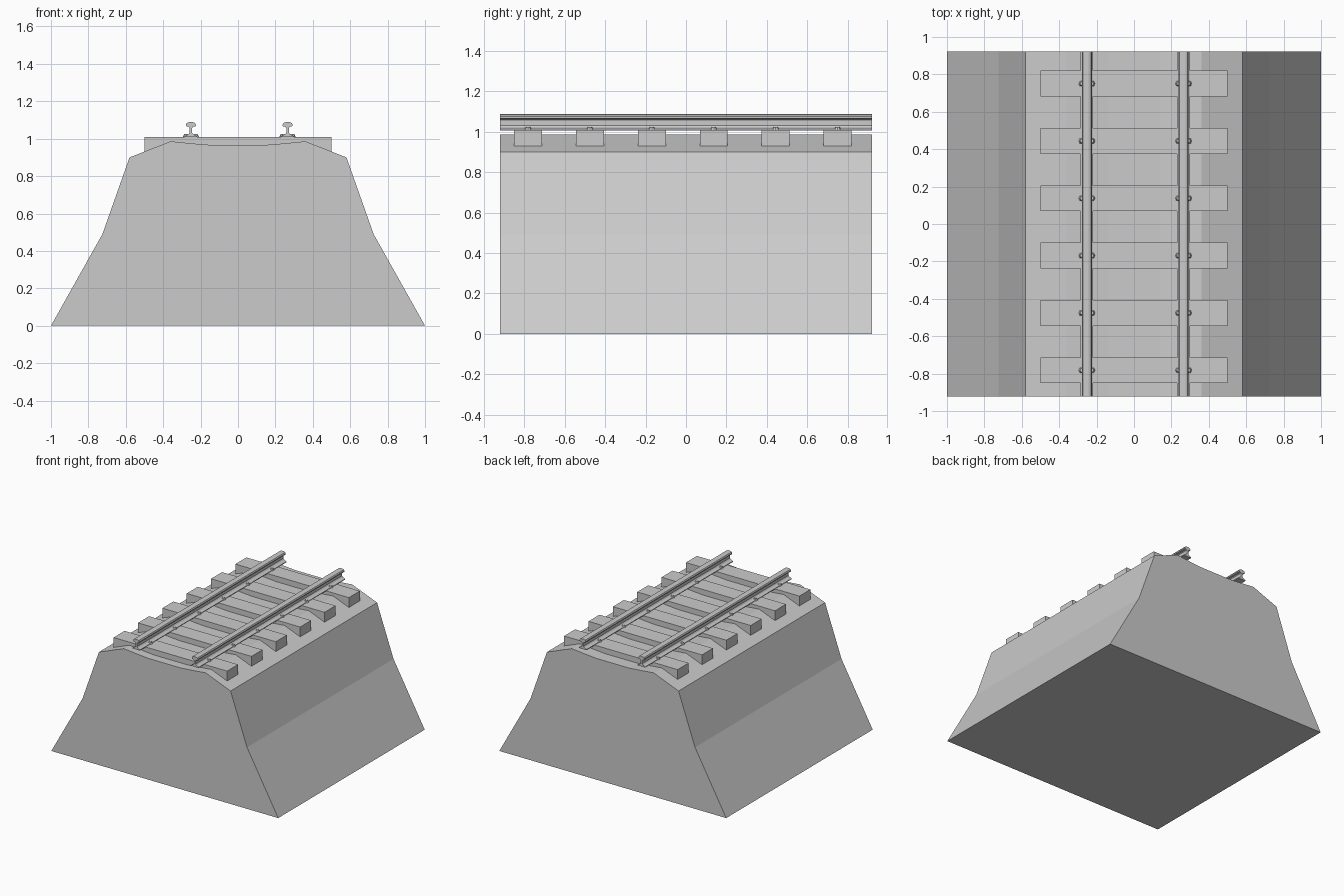
import bpy
import bmesh

cube = bpy.data.objects.get("Cube")
if cube:
    bpy.data.objects.remove(cube, do_unlink=True)

HALF = 0.922

grey = bpy.data.materials.new("plain grey")
grey.use_nodes = True
COLOUR = (0.6, 0.6, 0.6, 1)
grey.diffuse_color = COLOUR
grey.node_tree.nodes["Principled BSDF"].inputs["Base Color"].default_value = COLOUR


def add_object(name, bm):
    bmesh.ops.recalc_face_normals(bm, faces=bm.faces)
    mesh = bpy.data.meshes.new(name)
    bm.to_mesh(mesh)
    bm.free()
    mesh.materials.append(grey)
    obj = bpy.data.objects.new(name, mesh)
    bpy.context.collection.objects.link(obj)
    return obj


def extrude_profile(name, half_profile, y0, y1, x=0):
    """Mirror a right-hand outline, listed bottom to top, and sweep it along y."""
    left = [(-px, pz) for px, pz in reversed(half_profile) if px > 0]
    outline = half_profile + left
    bm = bmesh.new()
    face = bm.faces.new([bm.verts.new((x + px, y0, pz)) for px, pz in outline])
    swept = bmesh.ops.extrude_face_region(bm, geom=[face])["geom"]
    verts = [v for v in swept if isinstance(v, bmesh.types.BMVert)]
    bmesh.ops.translate(bm, verts=verts, vec=(0, y1 - y0, 0))
    return add_object(name, bm)


# Embankment with a shallow dip between the shoulders
extrude_profile("embankment", [
    (1, 0), (0.725, 0.49), (0.58, 0.9), (0.36, 0.986), (0.24, 0.974), (0.14, 0.966),
], -HALF, HALF)

# Rails: wide foot, thin web, rounded head
rail_profile = [
    (0.034, 1.008), (0.034, 1.014), (0.014, 1.023), (0.007, 1.032), (0.007, 1.058),
    (0.012, 1.064), (0.026, 1.067), (0.027, 1.075), (0.022, 1.084), (0.010, 1.089),
]
RAILS = {"right_rail": -0.252, "left_rail": 0.265}
for name, x in RAILS.items():
    extrude_profile(name, rail_profile, -HALF, HALF, x)

# Sleepers, each with a bolt on both sides of both rails
for i in range(6):
    y = -0.782 + i * 0.3065
    extrude_profile(f"sleeper_{i + 1}", [(0.5, 0.93), (0.5, 1.01)], y - 0.069, y + 0.069)
    for name, x in RAILS.items():
        for side in (-1, 1):
            bm = bmesh.new()
            bmesh.ops.create_cone(bm, cap_ends=True, segments=8,
                                  radius1=0.019, radius2=0.010, depth=0.018)
            bolt = add_object(f"{name}_bolt_{i + 1}", bm)
            bolt.location = (x + side * 0.026, y, 1.016)
